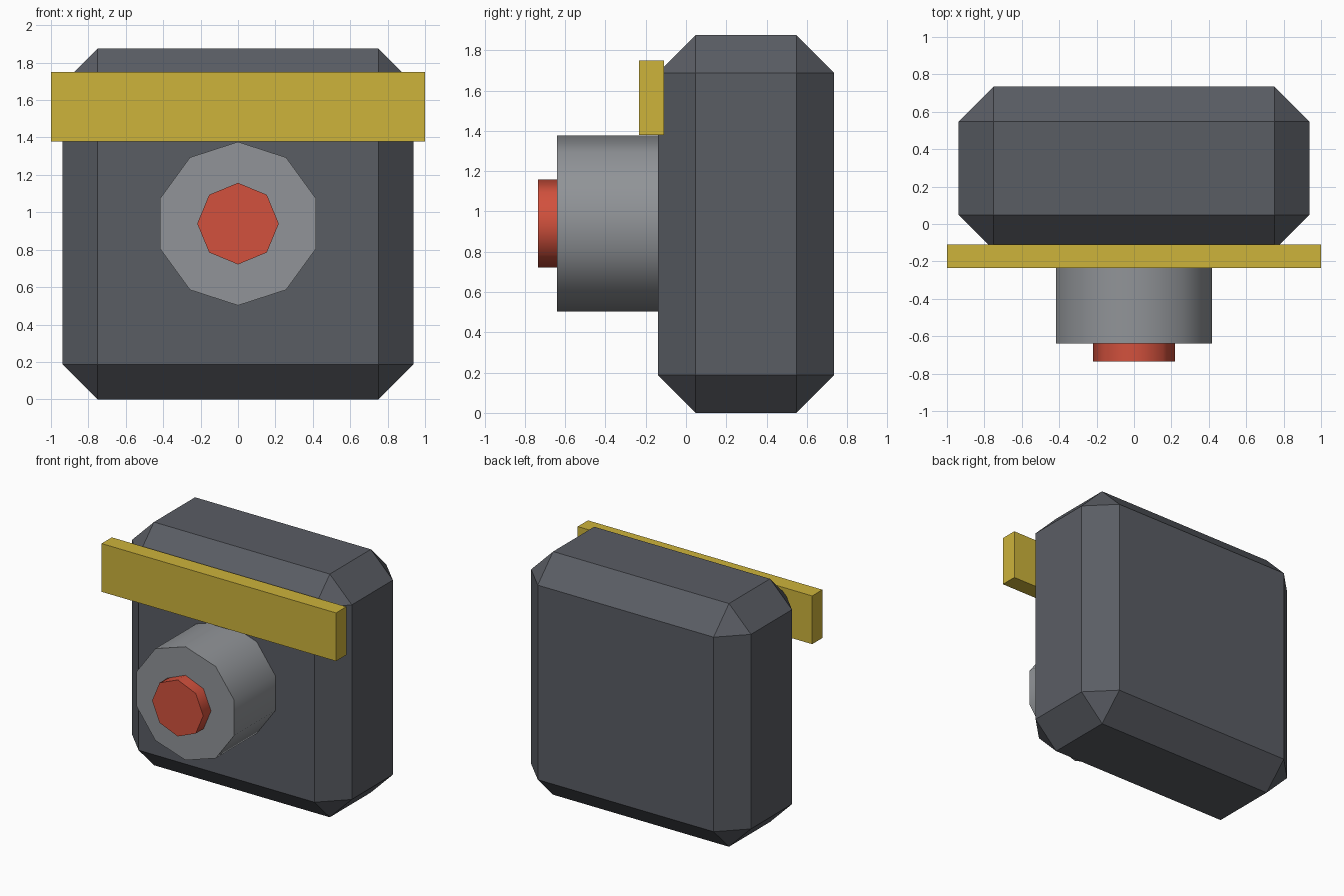
import bpy, bmesh, math

if "Cube" in bpy.data.objects:
    bpy.data.objects.remove(bpy.data.objects["Cube"])


def material(name, rgb):
    # sRGB 0-255 to linear
    lin = [((c / 255 + 0.055) / 1.055) ** 2.4 for c in rgb]
    m = bpy.data.materials.new(name)
    m.diffuse_color = (*lin, 1)
    m.use_nodes = True
    m.node_tree.nodes["Principled BSDF"].inputs["Base Color"].default_value = m.diffuse_color
    return m


def finish(bm, name, mat):
    bmesh.ops.recalc_face_normals(bm, faces=bm.faces)
    me = bpy.data.meshes.new(name)
    bm.to_mesh(me)
    bm.free()
    me.materials.append(mat)
    ob = bpy.data.objects.new(name, me)
    bpy.context.collection.objects.link(ob)
    return ob


def box(name, lo, hi, mat, chamfer=0):
    bm = bmesh.new()
    bmesh.ops.create_cube(bm, size=1)
    for v in bm.verts:
        v.co = [(a + b) / 2 + c * (b - a) for a, b, c in zip(lo, hi, v.co)]
    if chamfer:
        bmesh.ops.bevel(bm, geom=bm.edges[:], offset=chamfer, segments=1,
                        affect='EDGES')
    return finish(bm, name, mat)


def barrel(name, sides, radius, z, y0, y1, mat):
    # Prism along y with a corner pointing up, smooth sides and sharp rims
    bm = bmesh.new()
    ring = []
    for i in range(sides):
        a = math.pi / 2 + i * math.tau / sides
        ring.append(bm.verts.new((radius * math.cos(a), y0,
                                  z + radius * math.sin(a))))
    face = bm.faces.new(ring)
    ext = bmesh.ops.extrude_face_region(bm, geom=[face], use_keep_orig=True)
    for g in ext["geom"]:
        if isinstance(g, bmesh.types.BMVert):
            g.co.y = y1
    ob = finish(bm, name, mat)
    bpy.ops.object.select_all(action='DESELECT')
    ob.select_set(True)
    bpy.context.view_layer.objects.active = ob
    bpy.ops.object.shade_smooth_by_angle(angle=math.radians(60))
    return ob


charcoal = material("charcoal", (90, 93, 100))
yellow = material("mustard yellow", (205, 179, 59))
grey = material("mid grey", (145, 148, 152))
red = material("warm red", (210, 81, 61))

# Chamfered main block
box("body", (-0.9375, -0.14, 0), (0.9375, 0.735, 1.875), charcoal, 0.1875)
# Wide bar across the upper front
box("front_bar", (-1, -0.234, 1.378), (1, -0.109, 1.75), yellow)
# Ten-sided barrel and eight-sided button on its end
barrel("barrel", 10, 0.4375, 0.9395, -0.64, -0.14, grey)
barrel("button", 8, 0.218, 0.9395, -0.735, -0.64, red)
